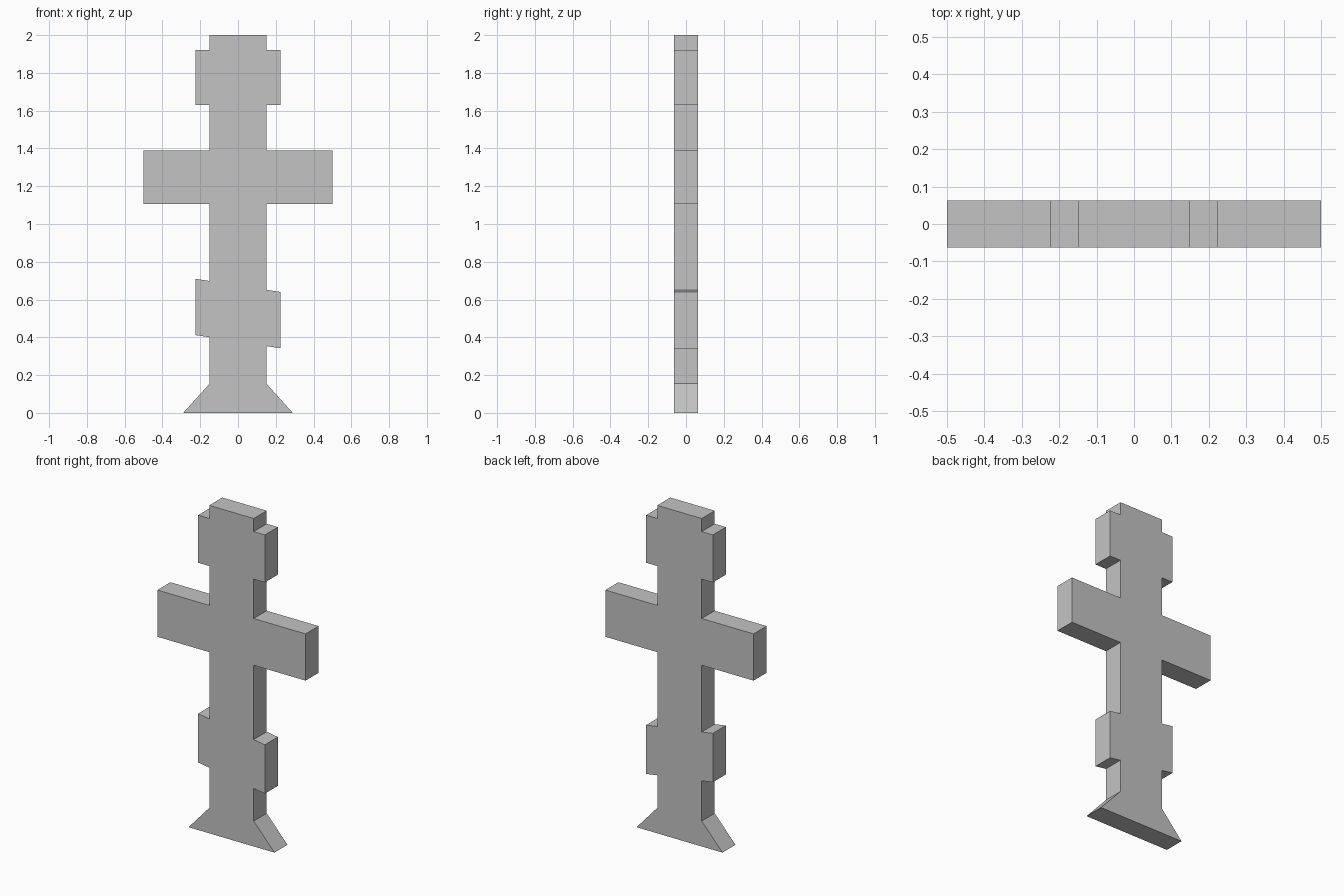
import bpy
import bmesh

if "Cube" in bpy.data.objects:
    bpy.data.objects.remove(bpy.data.objects["Cube"])

HALF_DEPTH = 0.0625
POST = 0.15      # half width of the upright
SHORT = 0.225    # half width of the short bars
LONG = 0.5       # half width of the main bar
SLOPE = -0.155   # tilt of the lowest bar


def side(s):
    """Outline of one side (s = 1 right, -1 left), from bottom to top."""
    pts = [(s * 0.29, 0.0), (s * POST, 0.155)]          # flared foot
    bars = [(0.377, 0.675, SHORT, SLOPE),               # slanted foot bar
            (1.105, 1.39, LONG, 0.0),                   # main bar
            (1.63, 1.92, SHORT, 0.0)]                   # top bar
    for low, high, reach, slope in bars:
        for x, z in ((POST, low), (reach, low), (reach, high), (POST, high)):
            pts.append((s * x, z + slope * s * x))
    pts.append((s * POST, 2.0))                         # top of the post
    return pts


# One closed silhouette, extruded through its thickness
outline = side(1) + side(-1)[::-1]
bm = bmesh.new()
front = bm.faces.new([bm.verts.new((x, -HALF_DEPTH, z)) for x, z in outline])
ext = bmesh.ops.extrude_face_region(bm, geom=[front], use_keep_orig=True)
back = [v for v in ext["geom"] if isinstance(v, bmesh.types.BMVert)]
bmesh.ops.translate(bm, verts=back, vec=(0, 2 * HALF_DEPTH, 0))
bmesh.ops.recalc_face_normals(bm, faces=bm.faces[:])
mesh = bpy.data.meshes.new("three_bar_cross")
bm.to_mesh(mesh)
bm.free()

# Plain grey stone
stone = bpy.data.materials.new("grey_stone")
stone.diffuse_color = (0.55, 0.55, 0.55, 1.0)
stone.use_nodes = True
stone.node_tree.nodes["Principled BSDF"].inputs["Base Color"].default_value = stone.diffuse_color
mesh.materials.append(stone)
cross = bpy.data.objects.new("three_bar_cross", mesh)
bpy.context.collection.objects.link(cross)
